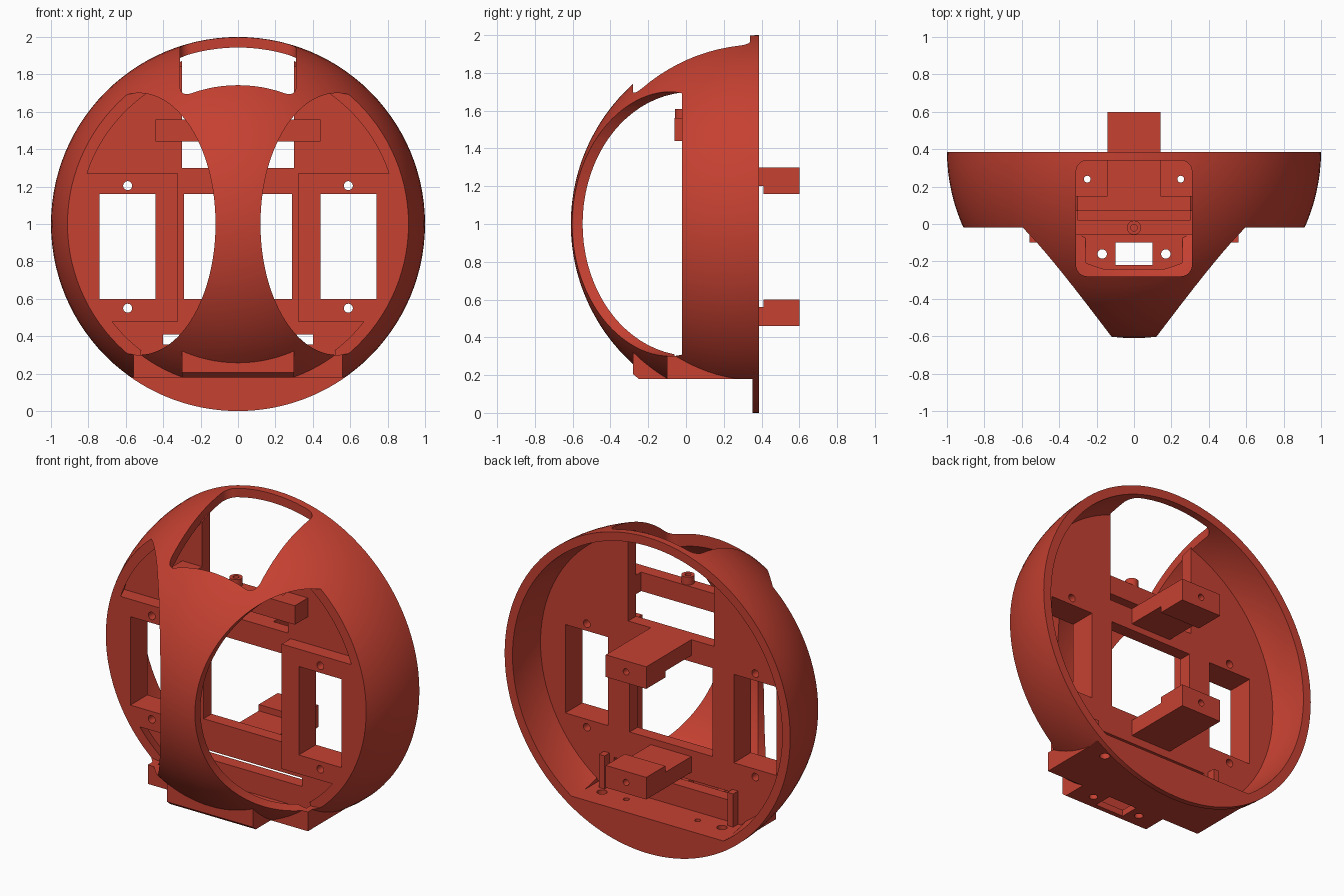
import bpy, bmesh, math
from mathutils import Matrix

if "Cube" in bpy.data.objects:
    bpy.data.objects.remove(bpy.data.objects["Cube"])

red = bpy.data.materials.new("brick red")
red.diffuse_color = (0.56, 0.052, 0.031, 1)
red.use_nodes = True
red.node_tree.nodes["Principled BSDF"].inputs["Base Color"].default_value = red.diffuse_color
CY = 0.39  # dome centre along y


def finish(name, bm):
    bmesh.ops.recalc_face_normals(bm, faces=bm.faces)
    mesh = bpy.data.meshes.new(name)
    bm.to_mesh(mesh)
    bm.free()
    mesh.materials.append(red)
    ob = bpy.data.objects.new(name, mesh)
    bpy.context.collection.objects.link(ob)
    return ob


def prism(name, pts, axis, a, b):
    """Extrude a 2D outline along an axis from a to b."""
    place = {"x": lambda p, t: (t, p[0], p[1]),
             "y": lambda p, t: (p[0], t, p[1]),
             "z": lambda p, t: (p[0], p[1], t)}[axis]
    bm = bmesh.new()
    lo = [bm.verts.new(place(p, a)) for p in pts]
    hi = [bm.verts.new(place(p, b)) for p in pts]
    bm.faces.new(lo)
    bm.faces.new(hi)
    n = len(pts)
    for i in range(n):
        j = (i + 1) % n
        bm.faces.new((lo[i], lo[j], hi[j], hi[i]))
    return finish(name, bm)


def box(name, x0, x1, y0, y1, z0, z1):
    return prism(name, [(x0, y0), (x1, y0), (x1, y1), (x0, y1)], "z", z0, z1)


def oval(cx, cy, a, b, n=24):
    return [(cx + a * math.cos(2 * math.pi * i / n),
             cy + b * math.sin(2 * math.pi * i / n)) for i in range(n)]


def round_rect(x0, x1, y0, y1, r, n=6):
    pts = []
    for k, (cx, cy) in enumerate([(x1 - r, y1 - r), (x0 + r, y1 - r),
                                  (x0 + r, y0 + r), (x1 - r, y0 + r)]):
        for i in range(n + 1):
            t = math.pi / 2 * (k + i / n)
            pts.append((cx + r * math.cos(t), cy + r * math.sin(t)))
    return pts


def ball(name, r):
    bm = bmesh.new()
    bmesh.ops.create_uvsphere(bm, u_segments=112, v_segments=56, radius=r)
    bm.transform(Matrix.Translation((0, CY, 1)) @ Matrix.Rotation(math.pi / 2, 4, "X"))
    return finish(name, bm)


def combine(target, other, op="DIFFERENCE"):
    mod = target.modifiers.new("cut", "BOOLEAN")
    mod.operation, mod.solver, mod.object = op, "EXACT", other
    bpy.context.view_layer.objects.active = target
    bpy.ops.object.modifier_apply(modifier=mod.name)
    bpy.data.objects.remove(other)


def smooth(ob):
    bpy.ops.object.select_all(action="DESELECT")
    ob.select_set(True)
    bpy.context.view_layer.objects.active = ob
    bpy.ops.object.shade_smooth_by_angle(angle=math.radians(30))


# Domed shell with flat base, chin box and side feet
shell = ball("dome_shell", 1.0)
combine(shell, box("c", -2, 2, 0.386, 3, -1, 3))
combine(shell, box("c", -2, 2, -2, 2, -1, 0.18))
combine(shell, box("c", -0.56, 0.56, -0.10, 0.37, 0.18, 0.33), "UNION")
chin = [(-0.28, 0.205), (-0.25, 0.18), (0.1, 0.18), (0.1, 0.325), (-0.28, 0.325)]
combine(shell, prism("c", chin, "x", -0.3, 0.3), "UNION")

# Hollow interior above the floor
cavity = ball("cavity", 0.945)
combine(cavity, box("c", -2, 2, -2, 2, -1, 0.22))
combine(cavity, box("c", -0.52, 0.52, -0.06, 0.30, 0.22, 0.32), "UNION")
combine(cavity, box("c", -0.26, 0.26, -0.24, 0.1, 0.22, 0.315), "UNION")
combine(shell, cavity)

# Eye openings and top opening
for s in (-1, 1):
    combine(shell, prism("c", oval(s * 0.53, 1, 0.41, 0.7, 96), "y", -1.5, -0.02))
combine(shell, prism("c", round_rect(-0.31, 0.31, -0.28, 0.34, 0.06), "z", 1.3, 2.3))

# Floor window and screw holes
combine(shell, box("c", -0.1, 0.1, -0.22, -0.1, 0.1, 0.3))
for s in (-1, 1):
    for x, y, r in ((0.17, -0.16, 0.025), (0.42, 0.24, 0.03), (0.25, 0.24, 0.018)):
        combine(shell, prism("c", oval(s * x, y, r, r), "z", 0.1, 0.3))
smooth(shell)

# Lower crescent closing the rim circle
arc = []
half = math.acos(0.8)
for i in range(41):
    t = -math.pi / 2 - half + 2 * half * i / 40
    arc.append((math.cos(t), 1 + math.sin(t)))
crescent = prism("rim_crescent", arc, "y", 0.352, 0.386)
smooth(crescent)

# Inner mounting plate with raised pads
plate = box("mounting_plate", -1.2, 1.2, 0.07, 0.15, 0.2, 2.1)
for s in (-1, 1):
    xs = sorted((s * 0.32, s * 1.2))
    combine(plate, box("c", *xs, -0.02, 0.12, 0.48, 1.27), "UNION")
combine(plate, box("c", -0.3, 0.3, -1, 1, 1.3, 3))
combine(plate, box("c", -0.29, 0.29, -1, 1, 0.6, 1.16))
combine(plate, box("c", -0.4, 0.4, -1, 1, 0.355, 0.41))
for s in (-1, 1):
    xs = sorted((s * 0.44, s * 0.74))
    combine(plate, box("c", *xs, -1, 1, 0.6, 1.16))
    for z in (0.55, 1.205):
        combine(plate, prism("c", oval(s * 0.59, z, 0.024, 0.024), "y", -1, 1))
combine(plate, ball("c", 0.952), "INTERSECT")
smooth(plate)

# Rear brackets, stepped towards the middle
steps = {"upper_bracket": [(0.14, 1.3), (0.6, 1.3), (0.6, 1.16), (0.41, 1.16),
                           (0.41, 1.2), (0.14, 1.2)],
         "lower_bracket": [(0.14, 0.46), (0.6, 0.46), (0.6, 0.6), (0.41, 0.6),
                           (0.41, 0.56), (0.14, 0.56)]}
for name, pts in steps.items():
    bracket = prism(name, pts, "x", -0.142, 0.142)
    z = 1.23 if name.startswith("upper") else 0.53
    combine(bracket, prism("c", oval(0, z, 0.02, 0.02), "y", 0.48, 0.7))
    smooth(bracket)

# Cross bar with end blocks and a screw post
box("cross_bar", -0.44, 0.44, -0.06, 0.02, 1.44, 1.56)
for s in (-1, 1):
    xs = sorted((s * 0.3, s * 0.44))
    box("cross_bar_end", *xs, 0.015, 0.08, 1.44, 1.56)
post = prism("screw_post", oval(0, -0.02, 0.038, 0.038), "z", 1.55, 1.61)
combine(post, prism("c", oval(0, -0.02, 0.018, 0.018), "z", 1.57, 1.7))
smooth(post)

# Small ribs at the base of the plate
for s in (-1, 1):
    xs = sorted((s * 0.43, s * 0.47))
    box("base_rib", *xs, 0.14, 0.2, 0.2, 0.43)
